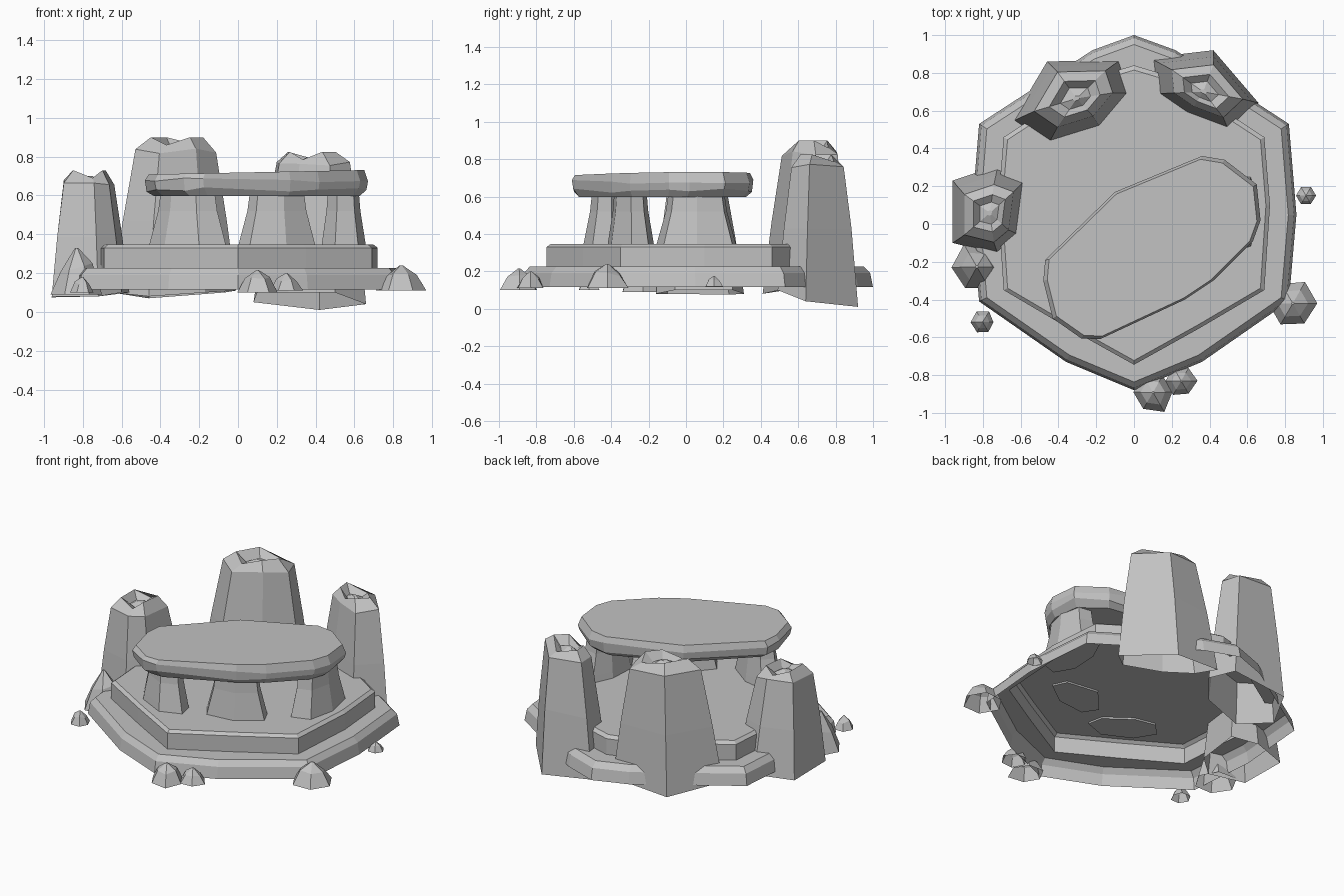
import bpy, bmesh, random
from math import cos, sin, tau
from mathutils import Vector

random.seed(4)
if "Cube" in bpy.data.objects:
    bpy.data.objects.remove(bpy.data.objects["Cube"])

stone = bpy.data.materials.new("grey stone")
stone.use_nodes = True
GREY = (0.54, 0.54, 0.54, 1)
stone.diffuse_color = GREY
stone.node_tree.nodes["Principled BSDF"].inputs["Base Color"].default_value = GREY


def loft(name, rings, bottom=True, top=True):
    """Skin a stack of equal-count counter-clockwise rings, flat shaded."""
    bm = bmesh.new()
    rows = [[bm.verts.new(p) for p in ring] for ring in rings]
    n = len(rows[0])
    for low, high in zip(rows, rows[1:]):
        for i in range(n):
            j = (i + 1) % n
            bm.faces.new((low[i], low[j], high[j], high[i]))
    if bottom:
        bm.faces.new(rows[0][::-1])
    if top:
        bm.faces.new(rows[-1])
    mesh = bpy.data.meshes.new(name)
    bm.to_mesh(mesh)
    bm.free()
    mesh.materials.append(stone)
    bpy.context.collection.objects.link(bpy.data.objects.new(name, mesh))


def ring(outline, z, scale=1.0, centre=None, jitter=0.0, shift=(0, 0)):
    """Outline scaled about its centre at height z, optionally roughened."""
    c = centre or sum((Vector(p) for p in outline), Vector((0, 0))) / len(outline)
    out = []
    for p in outline:
        q = Vector(c) + (Vector(p) - Vector(c)) * scale + Vector(shift)
        out.append((q.x, q.y, z + random.uniform(-jitter, jitter)))
    return out


def mirrored(half):
    """Full outline from its +x half, listed front to back."""
    return half + [(-x, y) for x, y in half[-2:0:-1]]


# Stepped platform, hollow underneath
lower = mirrored([(0, -.88), (.36, -.73), (.82, -.41), (.86, .05), (.82, .53), (.22, .92), (0, 1)])
upper = mirrored([(0, -.745), (.35, -.55), (.69, -.35), (.72, .1), (.69, .46), (.2, .78), (0, .84)])
O = (0, 0)
loft("lower_step", [ring(lower, .115), ring(lower, .19, .985, O), ring(lower, .225, .95, O),
                    ring(upper, .225)], bottom=False, top=False)
loft("upper_step", [ring(upper, .225), ring(upper, .33), ring(upper, .347, .97, O)], bottom=False)

# Table slab, its top rising slightly to one end
slab = [(-.48, -.3), (-.43, -.5), (-.28, -.605), (-.18, -.61), (.27, -.4), (.42, -.3), (.63, -.09),
        (.67, .02), (.65, .21), (.48, .34), (.36, .36), (-.1, .17), (-.47, -.19)]
top_ring = [(x, y, z + .02 * x) for x, y, z in ring(slab, .718, .965)]
loft("table_slab", [ring(slab, .597, .92), ring(slab, .63, .985, jitter=.012),
                    ring(slab, .68, jitter=.012), top_ring])


# Three tapered table legs
def leg(name, outline):
    loft(name, [ring(outline, .335), ring(outline, .39, .93),
                ring(outline, .52, .76), ring(outline, .61, .7)])


leg("left_end_leg", [(-.46, -.33), (-.38, -.46), (-.2, -.55), (-.06, -.5), (-.08, -.4), (-.24, -.28), (-.38, -.25)])
leg("front_leg", [(0, -.33), (.06, -.42), (.25, -.4), (.4, -.29), (.36, -.2), (.14, -.17)])
leg("right_end_leg", [(.43, -.04), (.5, -.16), (.62, -.12), (.66, .06), (.62, .25), (.5, .27), (.44, .14)])


# Standing stones, open below, with a broken hollow crown
def standing_stone(name, outline, foot, shoulder, peak, shift):
    base = [(p[0], p[1], z) for p, z in zip(outline, foot)]
    mid = ring(outline, (shoulder + .1) / 2, .84, shift=Vector(shift) * .5)
    neck = ring(outline, shoulder, .65, jitter=.015, shift=shift)
    crown = ring(outline, peak, .42, shift=shift)
    crown = [(x, y, z - (.04 if i % 3 == 1 else 0)) for i, (x, y, z) in enumerate(crown)]
    pit = ring(outline, shoulder + .01, .25, shift=shift)
    tip = ring(outline, peak - .03, .06, shift=shift)
    loft(name, [base, mid, neck, crown, pit, tip], bottom=False)


standing_stone("back_right_stone",
               [(-.65, .54), (-.46, .41), (-.17, .5), (-.01, .69), (-.07, .87), (-.46, .86)],
               [.1, .08, .1, .11, .1, .07], .83, .9, (0, .02))
standing_stone("back_left_stone",
               [(.1, .69), (.26, .58), (.5, .49), (.66, .64), (.42, .92), (.08, .88)],
               [.1, .1, .1, .04, .01, .05], .76, .825, (.03, 0))
standing_stone("side_stone",
               [(-.96, -.1), (-.72, -.16), (-.6, -.06), (-.56, .25), (-.72, .31), (-.96, .23)],
               [.08, .08, .1, .1, .08, .075], .67, .73, (-.01, -.02))


# Scattered peaked rocks around the foot, open below
def rock(name, x, y, radius, low, high):
    sizes = [radius * random.uniform(.92, 1.1) for _ in range(6)]
    outline = [(x + r * cos(tau * i / 6), y + r * sin(tau * i / 6)) for i, r in enumerate(sizes)]
    h = high - low
    loft(name, [ring(outline, low), ring(outline, low + h * .6, .62, jitter=h * .12),
                ring(outline, high, .06)], bottom=False)


rocks = [("side_rock", -.83, -.23, .13, .09, .33), ("small_side_rock", -.8, -.52, .06, .1, .18),
         ("front_rock", .1, -.89, .11, .1, .215), ("small_front_rock", .25, -.83, .08, .11, .2),
         ("corner_rock", .84, -.42, .12, .11, .24), ("pebble", .91, .15, .05, .12, .175)]
for spec in rocks:
    rock(*spec)
